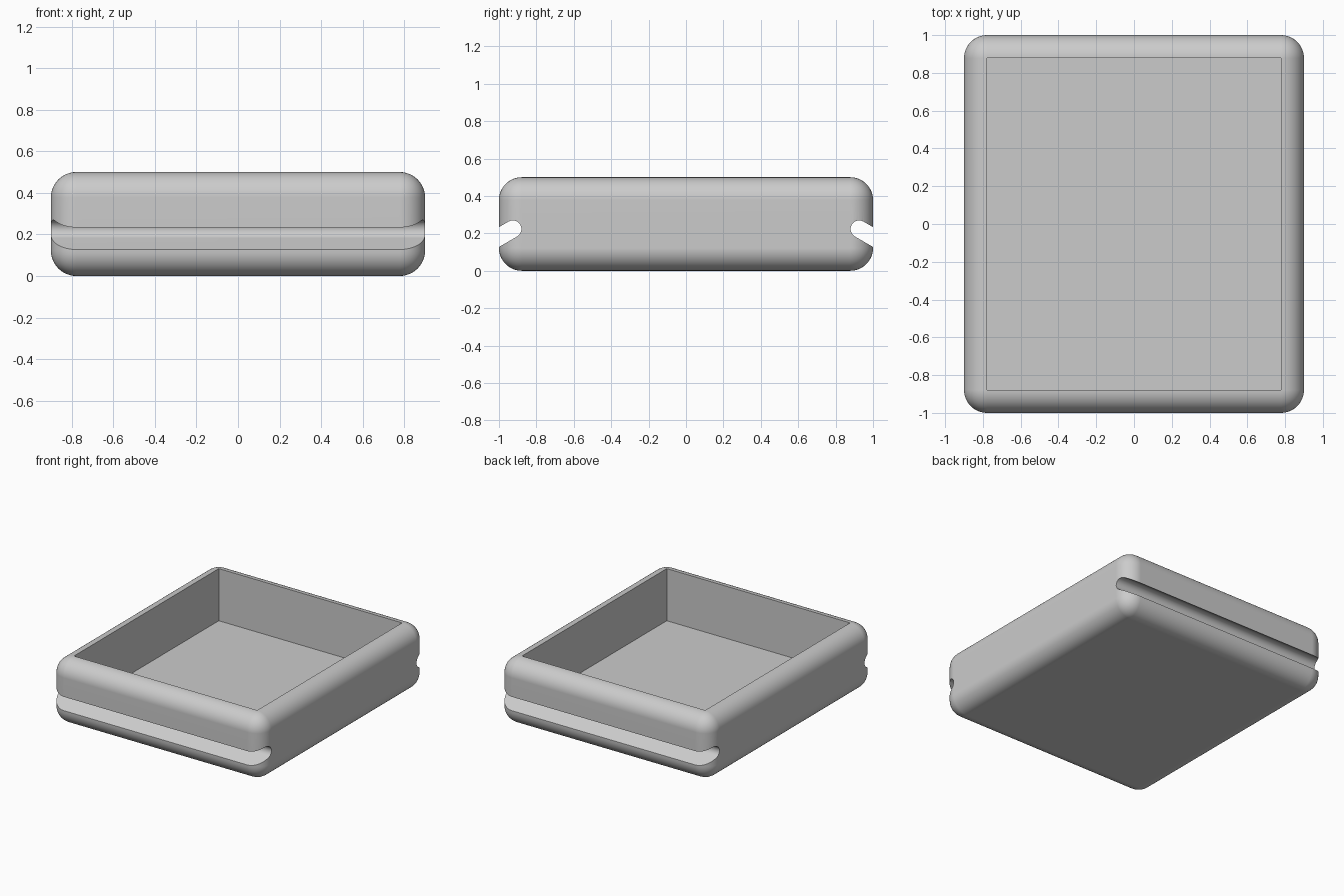
import bpy
import bmesh
import math
from mathutils import Vector

if "Cube" in bpy.data.objects:
    bpy.data.objects.remove(bpy.data.objects["Cube"])

WIDTH, LENGTH, HEIGHT = 1.8, 2.0, 0.5
RADIUS = 0.122
FLOOR = 0.1

grey = bpy.data.materials.new("matte_grey")
grey.use_nodes = True
grey.diffuse_color = (0.6, 0.6, 0.6, 1)
grey.node_tree.nodes["Principled BSDF"].inputs["Base Color"].default_value = (0.6, 0.6, 0.6, 1)


def add_object(name, bm):
    bmesh.ops.recalc_face_normals(bm, faces=bm.faces)
    mesh = bpy.data.meshes.new(name)
    bm.to_mesh(mesh)
    bm.free()
    mesh.materials.append(grey)
    obj = bpy.data.objects.new(name, mesh)
    bpy.context.collection.objects.link(obj)
    return obj


def add_box(name, size, centre_z):
    bm = bmesh.new()
    bmesh.ops.create_cube(bm, size=1)
    bmesh.ops.scale(bm, vec=size, verts=bm.verts)
    bmesh.ops.translate(bm, vec=(0, 0, centre_z), verts=bm.verts)
    return add_object(name, bm)


def add_slot_cutter(name, side):
    """Round-ended slot that slopes down and outward, swept along x."""
    y, z, r = 0.926, 0.223, 0.046
    slope = math.radians(30)
    steps = 16
    profile = []
    for i in range(steps + 1):
        a = -slope - math.pi / 2 - math.pi * i / steps
        profile.append((y + r * math.cos(a), z + r * math.sin(a)))
    reach = Vector((math.cos(slope), -math.sin(slope))) * 0.3
    for end in (profile[-1], profile[0]):
        profile.append((end[0] + reach.x, end[1] + reach.y))
    bm = bmesh.new()
    face = bm.faces.new([bm.verts.new((-1, side * p[0], p[1])) for p in profile])
    swept = bmesh.ops.extrude_face_region(bm, geom=[face])["geom"]
    moved = [v for v in swept if isinstance(v, bmesh.types.BMVert)]
    bmesh.ops.translate(bm, vec=(2, 0, 0), verts=moved)
    return add_object(name, bm)


# Rounded outer body
tray = add_box("tray", (WIDTH, LENGTH, HEIGHT), HEIGHT / 2)
bevel = tray.modifiers.new("rounded_edges", "BEVEL")
bevel.width = RADIUS
bevel.segments = 12

# Open cavity, plus finger slots at the front and back
cutters = [
    add_box("cavity_cutter", (1.556, 1.756, 1), FLOOR + 0.5),
    add_slot_cutter("front_slot_cutter", -1),
    add_slot_cutter("back_slot_cutter", 1),
]
for cutter in cutters:
    cutter.hide_render = True
    cut = tray.modifiers.new(cutter.name, "BOOLEAN")
    cut.operation = "DIFFERENCE"
    cut.solver = "EXACT"
    cut.object = cutter

# Bake the cuts, then discard the cutters
bpy.ops.object.select_all(action="DESELECT")
tray.select_set(True)
bpy.context.view_layer.objects.active = tray
for name in [m.name for m in tray.modifiers]:
    bpy.ops.object.modifier_apply(modifier=name)
for cutter in cutters:
    bpy.data.objects.remove(cutter)

# Soft rounded edges, crisp cut edges
bpy.ops.object.shade_smooth_by_angle(angle=math.radians(30))
weighted = tray.modifiers.new("even_shading", "WEIGHTED_NORMAL")
weighted.keep_sharp = True
